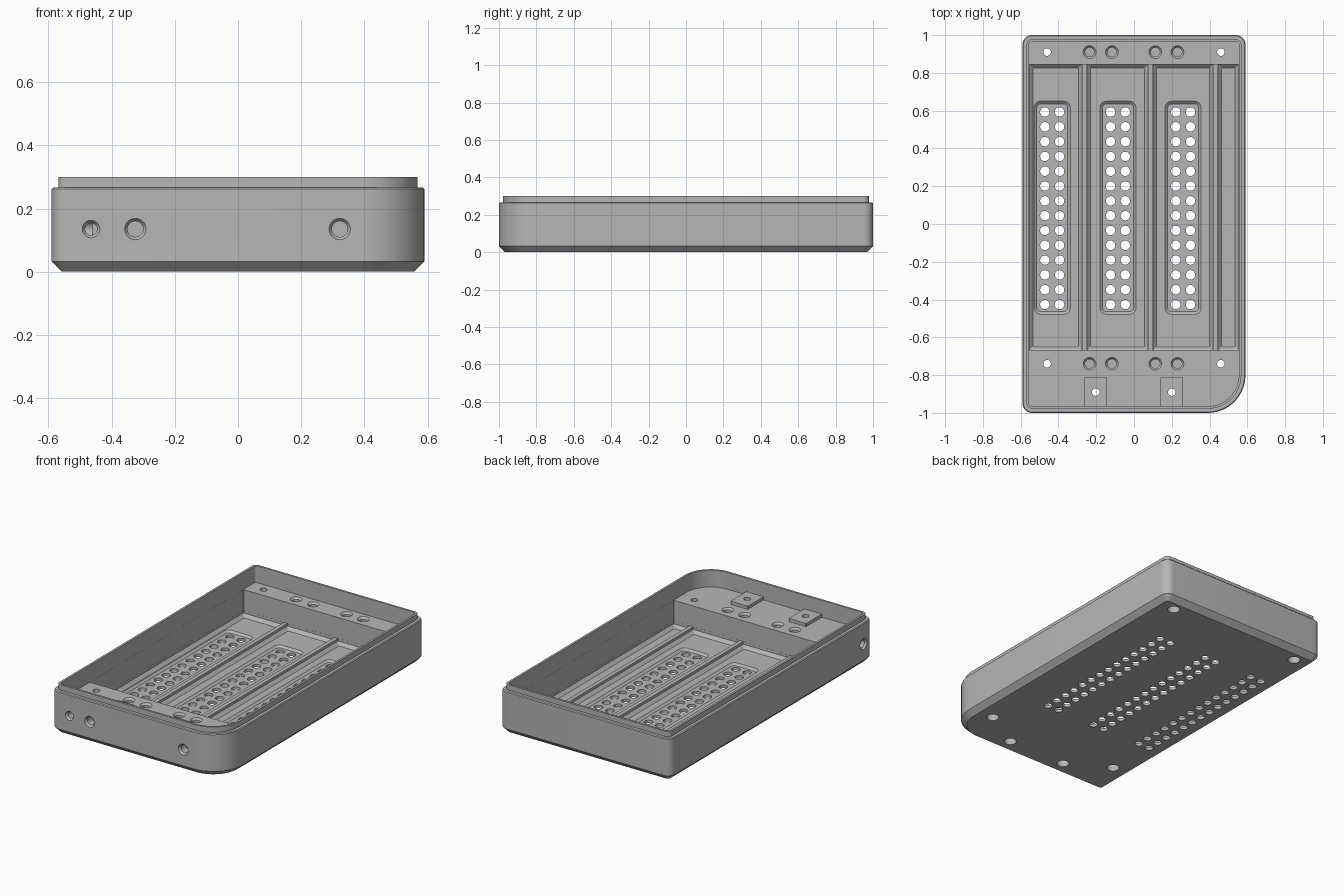
import bpy, bmesh, math
from mathutils import Matrix, Vector

cube = bpy.data.objects.get("Cube")
if cube:
    bpy.data.objects.remove(cube, do_unlink=True)

grey = bpy.data.materials.new("plain_grey")
grey.use_nodes = True
colour = (0.47, 0.47, 0.47, 1)
grey.diffuse_color = colour
grey.node_tree.nodes["Principled BSDF"].inputs["Base Color"].default_value = colour


def outline(x0, x1, y0, y1, inset=0.0, r=0.05, r_big=None, seg=8):
    """Rounded rectangle; r_big rounds the corner at +x, -y."""
    x0, x1, y0, y1 = x0 + inset, x1 - inset, y0 + inset, y1 - inset
    corners = [(x1, y0, -90, r_big or r), (x1, y1, 0, r),
               (x0, y1, 90, r), (x0, y0, 180, r)]
    pts = []
    for cx, cy, start, radius in corners:
        radius = max(radius - inset, 0.003)
        n = seg * 3 if radius > 0.1 else seg
        mx = cx - math.copysign(radius, cx - (x0 + x1) / 2)
        my = cy - math.copysign(radius, cy - (y0 + y1) / 2)
        for i in range(n + 1):
            a = math.radians(start + 90 * i / n)
            pts.append((mx + radius * math.cos(a), my + radius * math.sin(a)))
    return pts


def circle(r, n=20):
    return [(r * math.cos(math.tau * i / n), r * math.sin(math.tau * i / n)) for i in range(n)]


def loft(bm, sections, matrix=Matrix()):
    """Closed solid through a stack of (outline, height) sections."""
    rings = [[bm.verts.new(matrix @ Vector((x, y, z))) for x, y in pts] for pts, z in sections]
    for a, b in zip(rings, rings[1:]):
        for i in range(len(a)):
            j = (i + 1) % len(a)
            bm.faces.new((a[i], a[j], b[j], b[i]))
    bm.faces.new(rings[0][::-1])
    bm.faces.new(rings[-1])


def finish(bm, name):
    bmesh.ops.recalc_face_normals(bm, faces=bm.faces)
    mesh = bpy.data.meshes.new(name)
    bm.to_mesh(mesh)
    bm.free()
    mesh.materials.append(grey)
    obj = bpy.data.objects.new(name, mesh)
    bpy.context.collection.objects.link(obj)
    return obj


def combine(bm, operation="DIFFERENCE"):
    """Apply a solid to the case body and remove it afterwards."""
    tool = finish(bm, "cutter")
    tool.hide_render = True
    bpy.context.view_layer.objects.active = case
    mod = case.modifiers.new("cut", "BOOLEAN")
    mod.operation, mod.solver, mod.object = operation, "EXACT", tool
    bpy.ops.object.modifier_apply(modifier=mod.name)
    bpy.data.objects.remove(tool, do_unlink=True)


def drill(bm, location, sections, axis="Z"):
    """Turned hole: sections are (radius, distance along the drill axis)."""
    turn = {"Z": Matrix(), "Y": Matrix.Rotation(math.radians(-90), 4, "X"),
            "X": Matrix.Rotation(math.radians(90), 4, "Y")}[axis]
    loft(bm, [(circle(r), d) for r, d in sections], Matrix.Translation(location) @ turn)


FLOOR, RIB, BLOCK, TOP = 0.03, 0.065, 0.195, 0.30
BACK, FRONT, SIDE = 0.845, -0.67, 0.555


def shell(inset):
    return outline(-0.59, 0.59, -1, 1, inset, 0.05, 0.2)


# Case body with chamfered base and stepped lip
bm = bmesh.new()
loft(bm, [(shell(0.033), 0), (shell(0), 0.033), (shell(0), 0.262),
          (shell(0.005), 0.267), (shell(0.022), 0.267), (shell(0.022), TOP)])
case = finish(bm, "case_body")

# Upper cavity above the end blocks
bm = bmesh.new()
loft(bm, [(shell(0.035), BLOCK), (shell(0.035), TOP + 0.1)])
combine(bm)

# Main pocket between the end blocks, down to the rib tops
bm = bmesh.new()
pocket = outline(-SIDE + 0.0005, SIDE - 0.0005, FRONT, BACK, r=0.003, seg=1)
loft(bm, [(pocket, RIB), (pocket, BLOCK + 0.05)])
combine(bm)

# Trays between the ribs, with sloped feet all round
ribs = [-0.262, 0.087, 0.432]
edges = [-SIDE + 0.001] + [x + s * 0.013 for x in ribs for s in (-1, 1)] + [SIDE - 0.001]
bm = bmesh.new()
for x0, x1 in zip(edges[::2], edges[1::2]):
    area = (x0, x1, FRONT + 0.0005, BACK - 0.0005)
    wide, narrow = (outline(*area, inset=i, r=0.003, seg=1) for i in (0, 0.019))
    loft(bm, [(narrow, FLOOR), (wide, FLOOR + 0.019), (wide, RIB + 0.03)])
combine(bm)

# Shallow rounded recesses around the vents
vents = [-0.433, -0.085, 0.26]
bm = bmesh.new()
for x in vents:
    area = (x - 0.096, x + 0.096, -0.478, 0.65)
    loft(bm, [(outline(*area, inset=0.014, r=0.035), FLOOR - 0.012),
              (outline(*area, r=0.035), FLOOR), (outline(*area, r=0.035), FLOOR + 0.01)])
combine(bm)

# Raised pads on the front block
bm = bmesh.new()
for x in (-0.203, 0.2):
    pad = outline(x - 0.06, x + 0.06, -0.972, -0.81, r=0.003, seg=1)
    loft(bm, [(pad, BLOCK - 0.03), (pad, BLOCK + 0.02)])
combine(bm, "UNION")

# Vent holes, screw holes with counterbores, and countersunk blind holes
bm = bmesh.new()
for x in vents:
    for side in (-0.039, 0.039):
        for row in range(14):
            drill(bm, (x + side, 0.593 - row * 0.0784, 0), [(0.025, -0.02), (0.025, 0.05)])
screws = [(x, y) for x in (-0.46, 0.46) for y in (0.91, -0.74)] + [(-0.203, -0.89), (0.2, -0.89)]
for x, y in screws:
    drill(bm, (x, y, 0), [(0.036, -0.02), (0.036, 0.05), (0.02, 0.05), (0.02, 0.28)])
for x in (-0.235, -0.117, 0.113, 0.23):
    for y in (0.91, -0.74):
        drill(bm, (x, y, BLOCK), [(0.024, -0.1), (0.024, -0.012), (0.034, 0), (0.034, 0.03)])
for x, r, depth in ((-0.465, 0.019, 0.1), (-0.325, 0.025, 0.06), (0.322, 0.025, 0.06)):
    drill(bm, (x, -1, 0.135), [(r + 0.009, -0.03), (r + 0.009, 0), (r, 0.012), (r, depth)], "Y")
combine(bm)

# Port on the side near the front
bm = bmesh.new()
drill(bm, (-0.59, -0.91, 0.135), [(0.034, -0.03), (0.034, 0), (0.025, 0.012), (0.025, 0.13)], "X")
combine(bm)

# Smooth the rounded faces, keep edges crisp
bpy.ops.object.select_all(action="DESELECT")
case.select_set(True)
bpy.context.view_layer.objects.active = case
bpy.ops.object.shade_smooth_by_angle(angle=math.radians(25))
